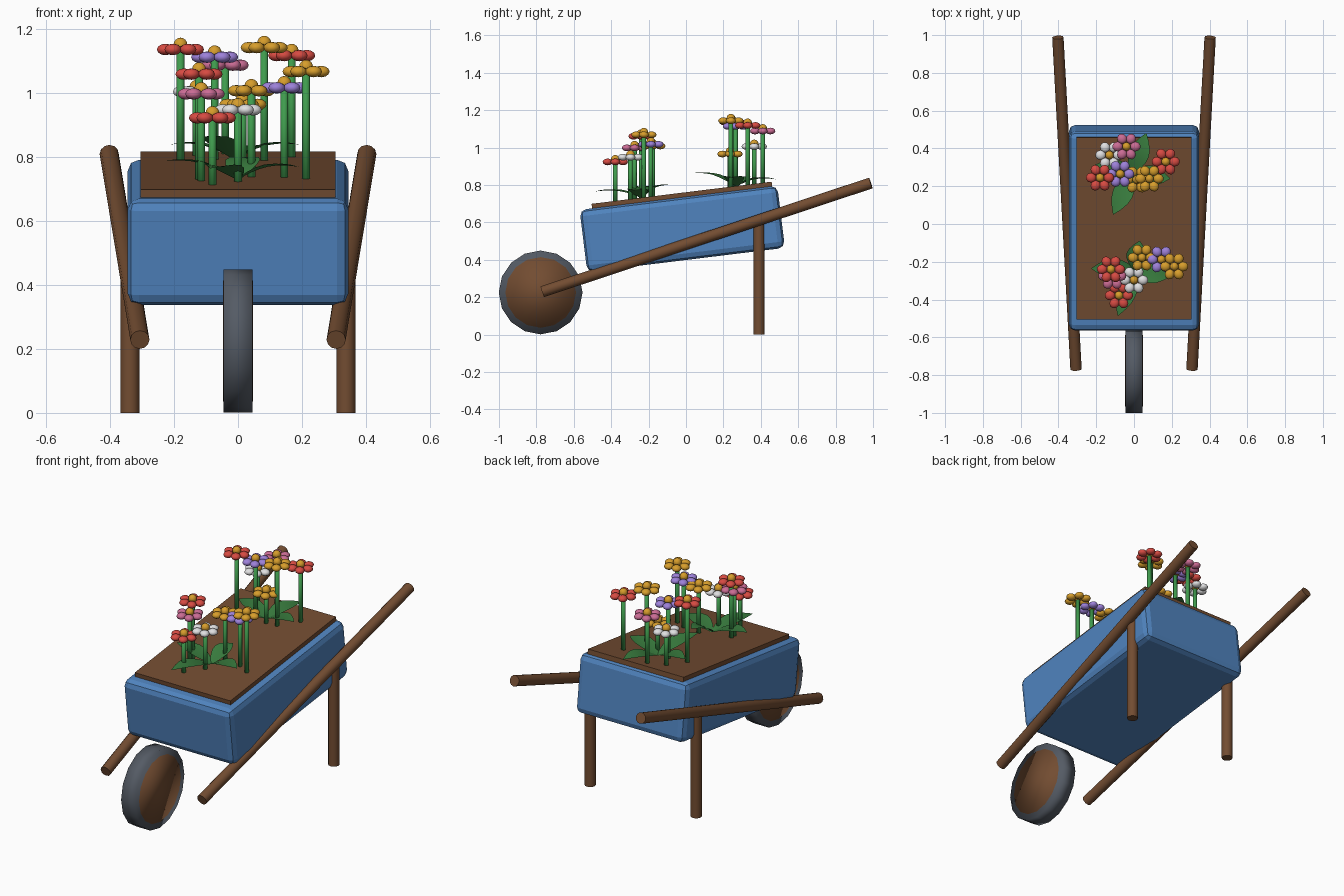
import bpy, bmesh, math
from mathutils import Matrix, Vector

cube = bpy.data.objects.get("Cube")
if cube:
    bpy.data.objects.remove(cube, do_unlink=True)


def material(name, rgb):
    m = bpy.data.materials.new(name)
    m.use_nodes = True
    color = (*rgb, 1)
    m.diffuse_color = color
    bsdf = next(n for n in m.node_tree.nodes if n.type == 'BSDF_PRINCIPLED')
    bsdf.inputs["Base Color"].default_value = color
    bsdf.inputs["Roughness"].default_value = 0.7
    return m


BLUE = material("blue paint", (0.08, 0.23, 0.52))
BROWN = material("brown wood", (0.17, 0.073, 0.031))
TYRE = material("grey rubber", (0.09, 0.105, 0.13))
STEM = material("stem green", (0.05, 0.33, 0.075))
LEAF = material("leaf green", (0.04, 0.2, 0.048))
RED = material("red petal", (0.68, 0.07, 0.055))
ORANGE = material("orange petal", (0.68, 0.34, 0.025))
PURPLE = material("purple petal", (0.34, 0.22, 0.7))
PINK = material("pink petal", (0.6, 0.15, 0.3))
WHITE = material("white petal", (0.75, 0.75, 0.76))


def finish(name, bm, mats, smooth=False, angle=None):
    me = bpy.data.meshes.new(name)
    bm.to_mesh(me)
    bm.free()
    for m in mats:
        me.materials.append(m)
    for p in me.polygons:
        p.use_smooth = smooth
    ob = bpy.data.objects.new(name, me)
    bpy.context.collection.objects.link(ob)
    if angle:
        bpy.ops.object.select_all(action='DESELECT')
        ob.select_set(True)
        bpy.context.view_layer.objects.active = ob
        bpy.ops.object.shade_smooth_by_angle(angle=math.radians(angle))
    return ob


def box(name, size, matrix, mat, bevel=0):
    bm = bmesh.new()
    bmesh.ops.create_cube(bm, size=1, matrix=Matrix.Diagonal((*size, 1)))
    if bevel:
        bmesh.ops.bevel(bm, geom=bm.edges[:], offset=bevel, segments=2,
                        profile=0.5, affect='EDGES')
    bm.transform(matrix)
    return finish(name, bm, [mat])


def add_rod(bm, start, end, radius, sides):
    a, b = Vector(start), Vector(end)
    turn = (b - a).to_track_quat('Z', 'Y').to_matrix().to_4x4()
    return bmesh.ops.create_cone(
        bm, cap_ends=True, segments=sides, radius1=radius, radius2=radius,
        depth=(b - a).length, matrix=Matrix.Translation((a + b) / 2) @ turn)


def rod(name, start, end, radius, sides, mat, angle=50):
    bm = bmesh.new()
    add_rod(bm, start, end, radius, sides)
    return finish(name, bm, [mat], angle=angle)


# Tilted tray with a slab of soil
tilt = Matrix.Translation((0, -0.02, 0.565)) @ Matrix.Rotation(math.radians(7), 4, 'X')
box("tray", (0.69, 1.065, 0.335), tilt, BLUE, 0.035)
box("soil", (0.61, 0.97, 0.06), tilt @ Matrix.Translation((0, 0.02, 0.162)), BROWN)


def soil_height(y):
    return 0.763 + (y + 0.025) * math.tan(math.radians(7))


# Handles and legs on both sides
for side, s in (("left", 1), ("right", -1)):
    rod(side + "_handle", (s * 0.307, -0.768, 0.229), (s * 0.403, 0.988, 0.81),
        0.03, 12, BROWN)
    rod(side + "_leg", (s * 0.338, 0.39, 0), (s * 0.338, 0.39, 0.61),
        0.03, 12, BROWN)

# Front wheel: tyre around a wooden disc
for name, half, radius, mat in (("tyre", 0.045, 0.224, TYRE),
                                ("wheel_disc", 0.047, 0.189, BROWN)):
    wheel = rod(name, (-half, -0.777, 0.225), (half, -0.777, 0.225),
                radius, 16, mat, angle=None)
    for p in wheel.data.polygons:
        p.use_smooth = True


def paint(verts, index):
    for v in verts:
        for f in v.link_faces:
            f.material_index = index


def flower(name, x, y, z, petal):
    bm = bmesh.new()
    stem = add_rod(bm, (x, y, soil_height(y) - 0.015), (x, y, z), 0.012, 8)
    paint(stem["verts"], 0)
    count = 6
    for i in range(count):
        a = math.tau * i / count
        place = Matrix.Translation((x + 0.047 * math.cos(a), y + 0.047 * math.sin(a), z))
        ball = bmesh.ops.create_uvsphere(
            bm, u_segments=10, v_segments=6, radius=1,
            matrix=place @ Matrix.Rotation(a, 4, 'Z') @ Matrix.Diagonal((0.028, 0.026, 0.018, 1)))
        paint(ball["verts"], 1)
    heart = bmesh.ops.create_uvsphere(bm, u_segments=10, v_segments=8, radius=0.023,
                                      matrix=Matrix.Translation((x, y, z + 0.014)))
    paint(heart["verts"], 2)
    finish(name, bm, [STEM, petal, ORANGE], smooth=True)


# Two clumps of flowers: x, y, bloom height, colour
back = [(-0.18, 0.245, 1.137, RED), (-0.13, 0.365, 1.005, WHITE),
        (-0.04, 0.41, 1.088, PINK), (-0.073, 0.265, 1.113, PURPLE),
        (0.082, 0.24, 1.143, ORANGE), (0.015, 0.235, 0.965, ORANGE),
        (0.168, 0.33, 1.118, RED)]
front = [(-0.122, -0.24, 1.06, RED), (-0.08, -0.378, 0.923, RED),
         (0, -0.297, 0.948, WHITE), (0.042, -0.178, 1.008, ORANGE),
         (0.145, -0.188, 1.017, PURPLE), (0.213, -0.225, 1.068, ORANGE),
         (-0.115, -0.275, 0.998, PINK)]
for clump, plants in (("back", back), ("front", front)):
    for i, plant in enumerate(plants):
        flower(f"{clump}_flower_{i + 1}", *plant)


def leaf(name, root, tip, width):
    # Arched blade, folded slightly along its midrib
    a = Vector((*root, soil_height(root[1]) - 0.005))
    b = Vector(tip)
    side = (b - a).cross(Vector((0, 0, 1))).normalized()
    bm = bmesh.new()
    rows = []
    steps = 6
    for i in range(steps + 1):
        t = i / steps
        mid = a.lerp(b, t) + Vector((0, 0, 0.02 * math.sin(math.pi * t)))
        w = side * (width / 2 * math.sin(math.pi * (0.06 + 0.93 * t)))
        lift = Vector((0, 0, 0.12 * w.length))
        rows.append([bm.verts.new(p) for p in (mid - w + lift, mid, mid + w + lift)])
    for r, q in zip(rows, rows[1:]):
        for k in range(2):
            bm.faces.new((r[k], r[k + 1], q[k + 1], q[k]))
    finish(name, bm, [LEAF], smooth=True)


# Leaves radiating from each clump
clumps = {
    "back": ((-0.01, 0.27), [(-0.11, 0.05, 0.865), (0.065, 0.48, 0.83),
                             (0.19, 0.24, 0.84), (-0.21, 0.31, 0.84)]),
    "front": ((0, -0.24), [(-0.225, -0.235, 0.79), (-0.085, -0.485, 0.765),
                           (0.19, -0.28, 0.77), (0.03, -0.09, 0.8)]),
}
for clump, (root, tips) in clumps.items():
    for i, tip in enumerate(tips):
        leaf(f"{clump}_leaf_{i + 1}", root, tip, 0.11)
